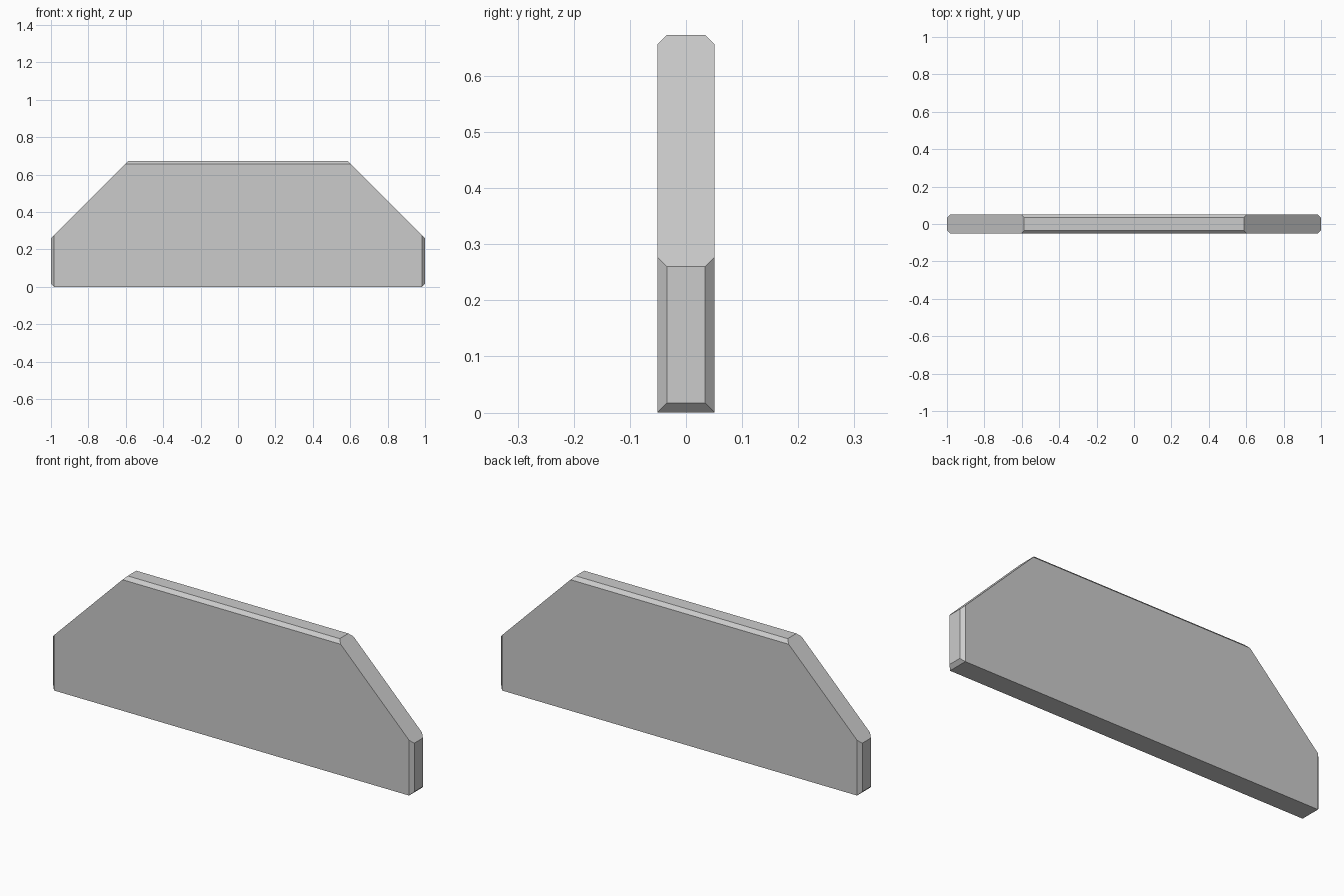
import bpy, bmesh, math

if "Cube" in bpy.data.objects:
    bpy.data.objects.remove(bpy.data.objects["Cube"])

HALF_LENGTH, HEIGHT, HALF_DEPTH = 1.0, 0.673, 0.051
CHAMFER = 0.017          # edge chamfer on the top and ends
SHOULDER = 0.26          # top of the vertical end face
C = CHAMFER
SLOPE = HALF_LENGTH + SHOULDER   # 45 degree shoulder: x + z = SLOPE

# Quarter outline (x, y, z): inner edge of each chamfer, then outer edge
inner, outer = HALF_DEPTH - C, HALF_DEPTH
corners = [
    (HALF_LENGTH - C, outer, 0),
    (HALF_LENGTH, inner, C),
    (HALF_LENGTH, inner, SHOULDER),
    (HALF_LENGTH - C, outer, SHOULDER + C),
    (SLOPE - HEIGHT + C, outer, HEIGHT - C),
    (SLOPE - HEIGHT, inner, HEIGHT),
]

# Chamfered panel: mirror the corners in x and y, wrap them, merge flat faces
bm = bmesh.new()
for sx in (-1, 1):
    for sy in (-1, 1):
        for x, y, z in corners:
            bm.verts.new((sx * x, sy * y, z))
bmesh.ops.convex_hull(bm, input=bm.verts[:])
bmesh.ops.dissolve_limit(bm, angle_limit=math.radians(1),
                         verts=bm.verts[:], edges=bm.edges[:])
bmesh.ops.recalc_face_normals(bm, faces=bm.faces[:])

mesh = bpy.data.meshes.new("chamfered_panel")
bm.to_mesh(mesh)
bm.free()
panel = bpy.data.objects.new("chamfered_panel", mesh)
bpy.context.collection.objects.link(panel)
